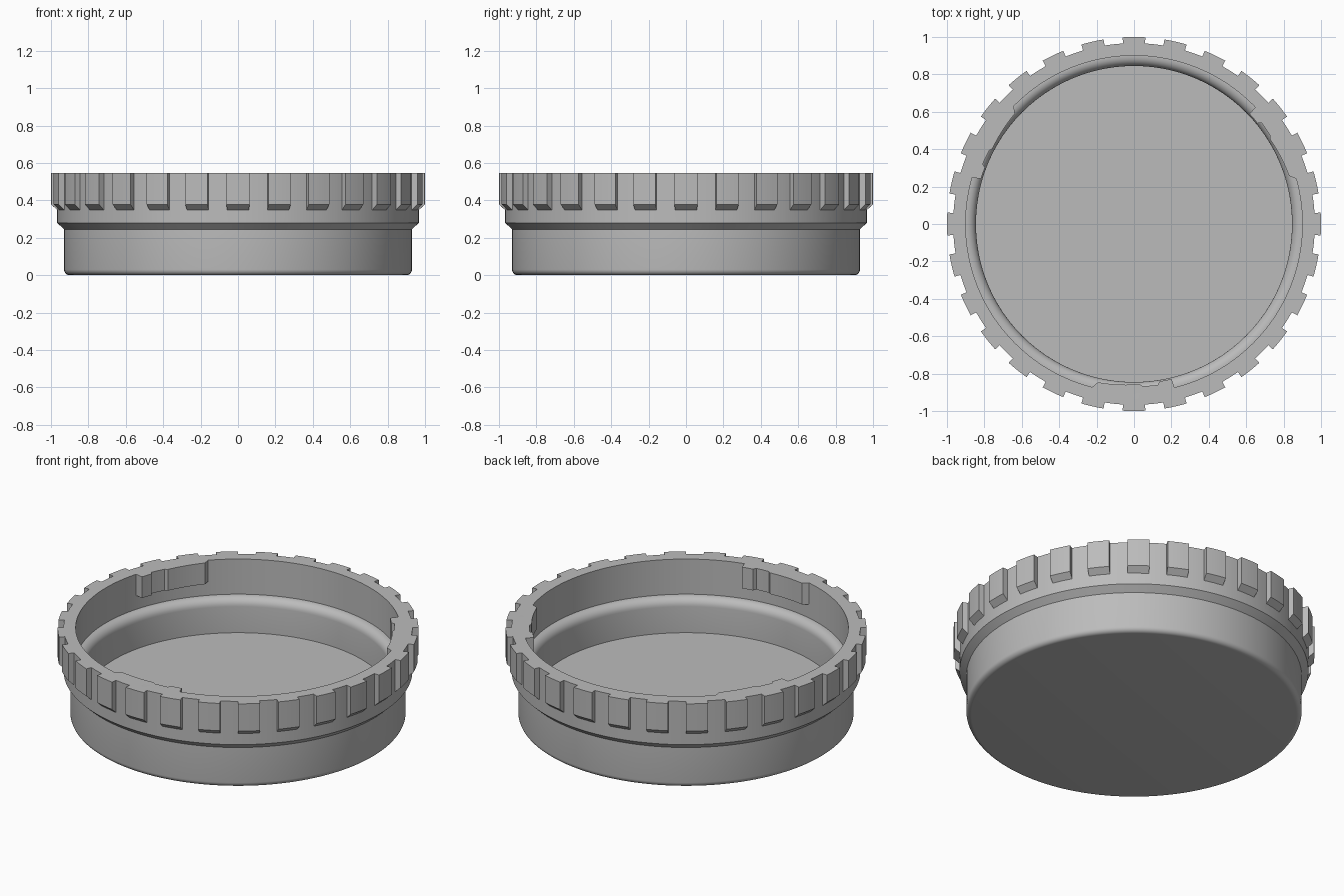
import bpy, bmesh
from math import radians, cos, sin, pi

cube = bpy.data.objects.get("Cube")
if cube:
    bpy.data.objects.remove(cube)

TOP = 0.545
EMBED = 0.935          # radius inside the rim wall where added parts are rooted
RIBS = 28

grey = bpy.data.materials.new("neutral_grey")
grey.use_nodes = True
colour = (0.5, 0.5, 0.5, 1)
grey.diffuse_color = colour
grey.node_tree.nodes["Principled BSDF"].inputs["Base Color"].default_value = colour


def make_object(name, bm):
    bmesh.ops.recalc_face_normals(bm, faces=bm.faces)
    mesh = bpy.data.meshes.new(name)
    bm.to_mesh(mesh)
    bm.free()
    mesh.materials.append(grey)
    obj = bpy.data.objects.new(name, mesh)
    bpy.context.collection.objects.link(obj)
    return obj


def fillet(r, z, size, start, steps=6):
    """Quarter arc of profile points about (r, z), counter-clockwise."""
    angles = [radians(start + 90 * i / steps) for i in range(steps + 1)]
    return [(r + size * cos(a), z + size * sin(a)) for a in angles]


def lathe(name, profile, segments):
    bm = bmesh.new()
    verts = [bm.verts.new((r, 0, z)) for r, z in profile]
    edges = [bm.edges.new(pair) for pair in zip(verts, verts[1:])]
    bmesh.ops.spin(bm, geom=verts + edges, cent=(0, 0, 0), axis=(0, 0, 1),
                   angle=2 * pi, steps=segments, use_merge=True)
    bmesh.ops.remove_doubles(bm, verts=bm.verts, dist=1e-5)
    return make_object(name, bm)


def add_sector(bm, outline, turn, bottom):
    """Prism from (degrees, radius) points to the rim; bottom(r) is its lower height."""
    rings = []
    for level in (bottom, lambda r: TOP):
        rings.append([bm.verts.new((r * cos(radians(a + turn)),
                                    r * sin(radians(a + turn)), level(r)))
                      for a, r in outline])
    low, high = rings
    bm.faces.new(high)
    bm.faces.new(low)
    for i in range(len(outline)):
        j = (i + 1) % len(outline)
        bm.faces.new((low[i], low[j], high[j], high[i]))


def arc(a0, a1, r0, r1, steps):
    return [(a0 + (a1 - a0) * i / steps, r0 + (r1 - r0) * i / steps)
            for i in range(steps + 1)]


# Cup: outer wall, stepped rim, inner ledge and floor
profile = [(0, 0)]
profile += fillet(0.90, 0.03, 0.03, -90)
profile += [(0.93, 0.245), (0.967, 0.28), (0.967, TOP), (0.90, TOP), (0.90, 0.33)]
profile += fillet(0.895, 0.28, 0.05, 90)
profile += [(0.845, 0.12), (0, 0.12)]
cap = lathe("cap_body", profile, RIBS * 6)

# Grip ribs with a sloped underside
bm = bmesh.new()
half = 3.5
slope = 0.03 / 0.033
for i in range(RIBS):
    outline = arc(-half, half, 1, 1, 4) + arc(half, -half, EMBED, EMBED, 4)
    add_sector(bm, outline, 90 + i * 360 / RIBS,
               lambda r: 0.348 + slope * (r - 0.967))
ribs = make_object("grip_ribs", bm)

# Three bayonet tabs, each with a locking notch
bm = bmesh.new()
inner = [(-14.4, 0.90)] + arc(-12.8, 2, 0.868, 0.857, 6)
inner += arc(3, 8.4, 0.868, 0.870, 3) + arc(9.2, 13.6, 0.852, 0.853, 2)
inner += [(13.9, 0.90)]
for i in range(3):
    add_sector(bm, inner + arc(13.9, -14.4, EMBED, EMBED, 8), 270 + i * 120,
               lambda r: 0.415)
tabs = make_object("bayonet_tabs", bm)

# Fuse ribs and tabs into the body
bpy.context.view_layer.objects.active = cap
for part in (ribs, tabs):
    mod = cap.modifiers.new(part.name, 'BOOLEAN')
    mod.operation = 'UNION'
    mod.solver = 'EXACT'
    mod.object = part
    bpy.ops.object.modifier_apply(modifier=mod.name)
    bpy.data.objects.remove(part)

bpy.ops.object.select_all(action='DESELECT')
cap.select_set(True)
bpy.ops.object.shade_smooth_by_angle(angle=radians(25))
